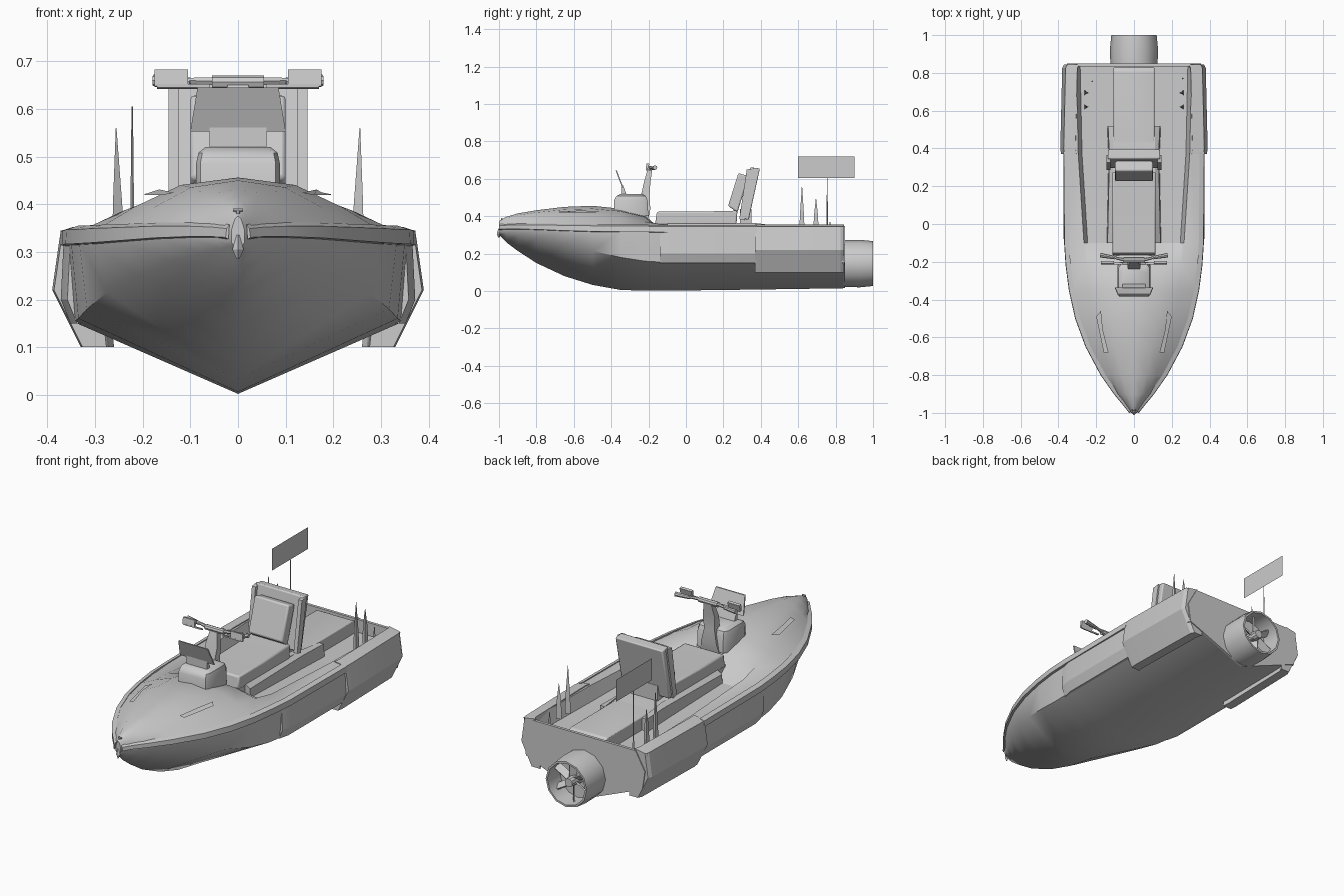
import bpy, bmesh, math
from mathutils import Vector, Matrix

if "Cube" in bpy.data.objects:
    bpy.data.objects.remove(bpy.data.objects["Cube"])


def make(name, verts, faces, mirror=False, bevel=0, smooth=35):
    me = bpy.data.meshes.new(name)
    me.from_pydata([tuple(v) for v in verts], [], faces)
    bm = bmesh.new()
    bm.from_mesh(me)
    bmesh.ops.remove_doubles(bm, verts=bm.verts, dist=1e-5)
    bmesh.ops.recalc_face_normals(bm, faces=bm.faces)
    bm.to_mesh(me)
    bm.free()
    ob = bpy.data.objects.new(name, me)
    bpy.context.collection.objects.link(ob)
    if mirror:
        ob.modifiers.new("mirror", 'MIRROR')
    if bevel:
        b = ob.modifiers.new("bevel", 'BEVEL')
        b.width, b.segments = bevel, 2
    bpy.ops.object.select_all(action='DESELECT')
    ob.select_set(True)
    bpy.context.view_layer.objects.active = ob
    if smooth:
        bpy.ops.object.shade_smooth_by_angle(angle=math.radians(smooth))
    return ob


def loft(name, rings, closed=True, caps=True, **kw):
    n = len(rings[0])
    verts = [p for r in rings for p in r]
    faces = []
    for i in range(len(rings) - 1):
        for j in range(n if closed else n - 1):
            k = (j + 1) % n
            faces.append((i*n + j, i*n + k, (i+1)*n + k, (i+1)*n + j))
    if caps:
        faces += [tuple(range(n)), tuple(range((len(rings)-1)*n, len(rings)*n))]
    return make(name, verts, faces, **kw)


def prism_x(name, yz, x0, x1, **kw):
    return loft(name, [[(x, y, z) for y, z in yz] for x in (x0, x1)], **kw)


def rod(name, a, b, r0, r1, n=8, **kw):
    a, b = Vector(a), Vector(b)
    q = (b - a).to_track_quat('Z', 'Y')
    ring = lambda c, r: [c + q @ Vector((r*math.cos(2*math.pi*i/n), r*math.sin(2*math.pi*i/n), 0))
                         for i in range(n)]
    return loft(name, [ring(a, r0), ring(b, r1)], **kw)


def box(name, lo, hi, **kw):
    return prism_x(name, [(lo[1], lo[2]), (hi[1], lo[2]), (hi[1], hi[2]), (lo[1], hi[2])],
                   lo[0], hi[0], **kw)


# Hull stations: y, keel z, chine x, chine z, gunwale x, gunwale z, deck crown z
bow = [(-1.0, .30, .010, .315, .014, .345, .375),
       (-.96, .26, .035, .308, .045, .348, .397),
       (-.90, .215, .075, .298, .095, .350, .415),
       (-.80, .15, .135, .28, .165, .350, .432),
       (-.65, .08, .21, .25, .245, .347, .450),
       (-.50, .033, .275, .215, .30, .345, .456),
       (-.35, .006, .317, .18, .333, .343, .440),
       (-.22, .002, .335, .16, .350, .343, .405)]
rings = []
for y, kz, cx, cz, gx, gz, tz in bow:
    d = tz - gz
    rings.append([(0, y, kz), (cx, y, cz), (gx, y, gz - .025), (gx, y, gz), (gx*.72, y, gz + .45*d),
                  (gx*.4, y, gz + .86*d), (0, y, tz)])
# Recessed footwell sections aft of the fore deck
for y, kz, rim, fl in [(-.1, .002, .265, .30), (.37, .008, .295, .28), (.84, .015, .305, .28)]:
    rings.append([(0, y, kz), (.345, y, .153), (.358, y, .32), (.36, y, .345),
                  (rim, y, .352), (rim - .02, y, fl), (0, y, fl)])
loft("hull", rings, closed=False, caps=False, mirror=True)
make("bow_cap", rings[0] + [(-x, y, z) for x, y, z in rings[0][-2:0:-1]], [tuple(range(12))])

# Transom plate
tr = [(0, .015), (.34, .153), (.355, .25), (.30, .348), (-.30, .348), (-.355, .25), (-.34, .153)]
loft("transom", [[(x, y, z) for x, z in tr] for y in (.835, .85)])

# Rub rail along the gunwale
rail = [(s[0], s[4], s[5]) for s in bow] + [(-.1, .358, .34), (.38, .362, .34)]
loft("rub_rail", [[(max(x - .012, .02), y, z - .018 - .012*min(1, x/.3)),
                   (x + .012, y, z - .014 - .012*min(1, x/.3)),
                   (x + .010, y, z + .004), (max(x - .015, .018), y, z + .012)]
                  for y, x, z in rail], mirror=True)

# Side panels and aft sponsons
side = [(.32, .15), (.352, .15), (.372, .20), (.365, .34), (.32, .347)]
loft("side_panel", [[(x - o, y, z) for x, z in side] for y, o in ((-.14, .014), (-.08, 0), (.38, 0))],
     mirror=True, smooth=20)
pod = [(.28, .10), (.33, .10), (.39, .22), (.372, .345), (.31, .356)]
loft("sponson", [[(x - o, y, z) for x, z in pod] for y, o in ((.37, .004), (.40, 0), (.825, .01), (.845, .02))],
     mirror=True, smooth=20)

# Bow eye and deck vents
rod("bow_eye_low", (0, -1.0, .285), (0, -1.0, .305), .003, .012, 4)
rod("bow_eye_high", (0, -1.0, .305), (0, -1.0, .335), .012, .003, 4)
rod("bow_post", (0, -.985, .33), (0, -.985, .39), .004, .004, 6)
rod("bow_cleat", (-.01, -.985, .388), (.01, -.985, .388), .004, .004, 6)
make("deck_vent", [(.135, -.68, .424), (.16, -.68, .419), (.20, -.49, .42), (.175, -.46, .425), (.165, -.56, .431)],
     [(0, 1, 2, 3, 4)], mirror=True)

# Centre spine, seat and aft engine cover
prism_x("centre_spine", [(-.17, .27), (.52, .27), (.52, .34), (.30, .365), (-.17, .365)], -.112, .112)
loft("spine_side", [[(.11, y, .365 if y < .4 else .345), (w, y, .345), (w + .005, y, .275), (.11, y, .275)]
                    for y, w in ((-.10, .14), (.36, .13), (.52, .137))], mirror=True)
prism_x("seat", [(-.165, .355), (.27, .355), (.275, .43), (.05, .424), (-.155, .424)],
        -.115, .115, bevel=.008)
prism_x("engine_cover", [(.30, .27), (.83, .27), (.83, .335), (.81, .349), (.30, .35)], -.108, .108, bevel=.005)

# Backrest: frame plate, side bars, cushion and foot
prism_x("backrest_frame", [(.295, .39), (.335, .38), (.395, .655), (.345, .662)], -.138, .138, bevel=.006)
prism_x("backrest_bar", [(.285, .385), (.315, .378), (.365, .655), (.325, .65)], .125, .146, mirror=True)
prism_x("backrest_cushion", [(.225, .455), (.275, .42), (.335, .615), (.28, .63)], -.10, .10, bevel=.008)
box("backrest_foot", (-.08, .29, .34), (.08, .35, .44))

# Console with tilted windscreen
con = [(.40, .088, -.385, -.20), (.485, .088, -.385, -.205), (.508, .083, -.372, -.215), (.52, .068, -.35, -.235)]
loft("console", [[(-x*.9, a, z), (x*.9, a, z), (x, a + .02, z), (x, b - .02, z),
                  (x*.85, b, z), (-x*.85, b, z), (-x, b - .02, z), (-x, a + .02, z)] for z, x, a, b in con])
loft("windscreen", [[(-.10, y - d, .553), (.10, y - d, .553), (.085, y - .035 - d, .645), (-.085, y - .035 - d, .645)]
                    for y, d in ((-.335, 0), (-.335, .007))])
prism_x("windscreen_bracket", [(-.345, .51), (-.315, .51), (-.336, .565), (-.345, .565)], -.06, .06)

# Steering column and handlebar
loft("steering_column", [[(-x, a, z), (x, a, z), (x, b, z), (-x, b, z)] for z, x, a, b in
                         ((.39, .055, -.27, -.20), (.44, .045, -.25, -.19), (.51, .03, -.24, -.195),
                          (.58, .035, -.225, -.19), (.65, .022, -.205, -.18))])
rod("handlebar_hub", (-.055, -.19, .656), (.055, -.19, .656), .014, .014, 8)
rod("handlebar_arm", (.05, -.19, .658), (.115, -.175, .66), .009, .006, 6, mirror=True)
rod("hand_grip", (.10, -.178, .657), (.178, -.165, .66), .009, .012, 8, mirror=True)
prism_x("brake_lever", [(-.215, .645), (-.205, .642), (-.205, .65), (-.215, .652)], .06, .17, mirror=True)
prism_x("grip_shield", [(-.215, .648), (-.205, .646), (-.195, .68), (-.21, .683)], .105, .175, mirror=True)

# Aerials: three-sided spikes on both quarters
for y, top in ((.62, .56), (.695, .495)):
    rod("aerial", (.256, y, .31), (.256, y, .40), .016, .013, 3, mirror=True, smooth=0)
    rod("aerial_tip", (.256, y, .40), (.256, y, top), .013, .001, 3, mirror=True, smooth=0)
rod("aerial_thin", (-.222, .755, .28), (-.222, .755, .605), .005, .0015, 4)
rod("aerial_short", (.258, .77, .31), (.258, .77, .37), .006, .003, 4)
make("flag", [(-.222, .60, .605), (-.222, .90, .605), (-.222, .90, .72), (-.222, .60, .72)], [(0, 1, 2, 3)])

# Jet nozzle: ring shell, hub and blades
CZ, N = .147, 12
prof = [(.125, .84), (.127, .93), (.120, 1.0), (.110, 1.0), (.108, .90), (.0, .895)]
loft("jet_nozzle", [[(r*math.cos(2*math.pi*i/N), y, CZ + r*math.sin(2*math.pi*i/N)) for i in range(N)]
                    for r, y in prof], caps=False)
rod("impeller_hub", (0, .89, CZ), (0, .98, CZ), .032, .022, 10)
for k in range(6):
    m = Matrix.Translation((0, 0, CZ)) @ Matrix.Rotation(k*math.pi/3, 4, 'Y')
    pts = [(-.012, .925, .02), (.012, .955, .02), (.012, .955, .109), (-.012, .925, .109)]
    a = [m @ Vector(p) for p in pts]
    b = [m @ Vector((p[0] + .006, p[1] - .004, p[2])) for p in pts]
    loft("impeller_blade", [a, b])
